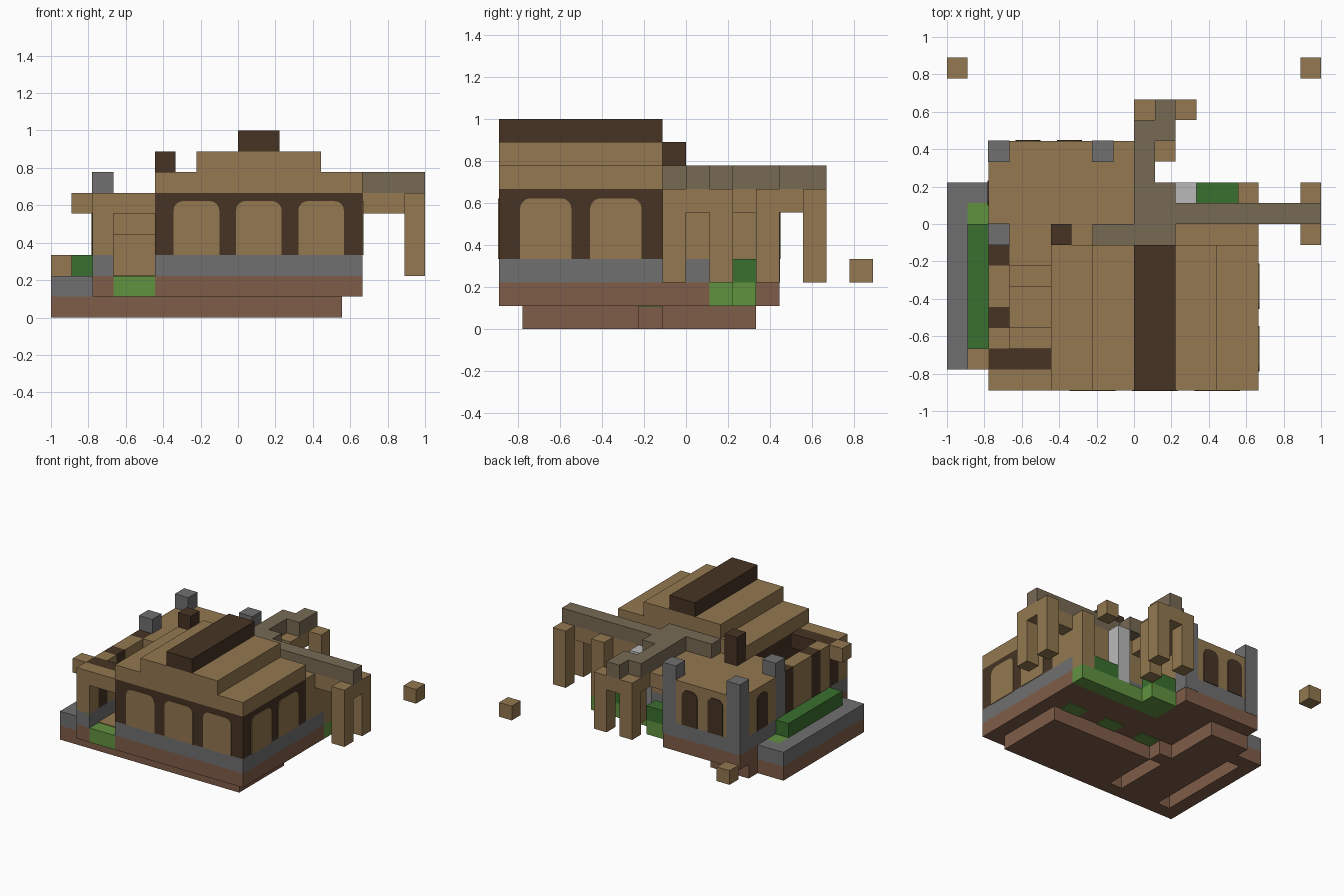
import bpy, bmesh, math

cube = bpy.data.objects.get("Cube")
if cube:
    bpy.data.objects.remove(cube)

U = 1 / 9  # one block


def linear(c):
    c /= 255
    return c / 12.92 if c < 0.04 else ((c + 0.055) / 1.055) ** 2.4


def material(name, *rgb):
    m = bpy.data.materials.new(name)
    m.use_nodes = True
    col = [linear(c) for c in rgb] + [1]
    m.diffuse_color = col
    m.node_tree.nodes["Principled BSDF"].inputs["Base Color"].default_value = col
    return m


TAN = material("tan wood", 147, 120, 80)
DARK = material("dark wood", 70, 52, 36)
BRICK = material("brick", 128, 93, 72)
STONE = material("grey stone", 112, 112, 112)
BEAM = material("weathered beam", 119, 106, 84)
GRASS = material("grass", 97, 146, 64)
HEDGE = material("hedge", 58, 112, 46)
PALE = material("pale stone", 186, 186, 186)


def finish(name, bm, mat):
    bmesh.ops.recalc_face_normals(bm, faces=bm.faces)
    me = bpy.data.meshes.new(name)
    bm.to_mesh(me)
    bm.free()
    me.materials.append(mat)
    ob = bpy.data.objects.new(name, me)
    bpy.context.collection.objects.link(ob)
    return ob


def box(name, mat, x, y, z):
    """Box from (low, high) ranges given in blocks."""
    bm = bmesh.new()
    bmesh.ops.create_cube(bm, size=1)
    for v in bm.verts:
        v.co = [U * (r[0] if c < 0 else r[1]) for c, r in zip(v.co, (x, y, z))]
    return finish(name, bm, mat)


def arch(name, mat, x, y, width, height, turn):
    """Thin round-cornered panel on a wall, facing -y before turning."""
    bm = bmesh.new()
    w, r = width / 2, 0.45
    pts = [(w, 0), (-w, 0)]
    for cx, start in ((r - w, 180), (w - r, 90)):
        for i in range(5):
            a = math.radians(start - i * 22.5)
            pts.append((cx + r * math.cos(a), height - r + r * math.sin(a)))
    face = bm.faces.new([bm.verts.new((px * U, 0, pz * U)) for px, pz in pts])
    new = bmesh.ops.extrude_face_region(bm, geom=[face])["geom"]
    for v in new:
        if isinstance(v, bmesh.types.BMVert):
            v.co.y -= 0.005
    ob = finish(name, bm, mat)
    ob.location = (x * U, y * U, 3 * U)
    ob.rotation_euler.z = math.radians(turn)


# Foundation with open planter bed and slot
box("foundation_front", BRICK, (-9, 5), (-7, -6), (0, 1))
box("foundation_hall", BRICK, (-3, 5), (-6, -2), (0, 1))
box("foundation_wing", BRICK, (-7, -4), (-6, 3), (0, 1))
box("foundation_step", BRICK, (-4, -3), (-2, -1), (0, 1))
box("foundation_garden_edge", BRICK, (-9, -8), (-6, 2), (0, 1))
box("foundation_garden_end", BRICK, (-8, -7), (1, 2), (0, 1))

# Brick and stone courses
for name, mat, z in (("brick_course", BRICK, (1, 2)), ("stone_course", STONE, (2, 3))):
    box(name + "_hall", mat, (-4, 6), (-8, 1), z)
    box(name + "_back_wing", mat, (-7, -1), (0, 4), z)
    box(name + "_west_wall", mat, (-7, -6), (-8, 0), z)
box("brick_course_porch", BRICK, (-6, -4), (-7, 0), (1, 2))
box("porch_grass", GRASS, (-6, -4), (-8, -7), (1, 2))
for x in (-3, 0, 3):
    box("underside_grass", GRASS, (x, x + 1.5), (-2, -1), (0.96, 1))

# Side garden
box("garden_wall_outer", STONE, (-9, -8), (-7, 2), (1, 2))
for y in ((-7, -6), (1, 2)):
    box("garden_wall_end", STONE, (-8, -7), y, (1, 2))
box("garden_grass", GRASS, (-8, -7), (-6, 1), (1, 2))
box("garden_hedge", HEDGE, (-8, -7), (-6, 0), (2, 3))

# Main hall with arched panels
box("hall_walls", DARK, (-4, 6), (-8, -1), (3, 6))
for x in (-2, 1, 4):
    arch("front_panel", TAN, x, -8, 2.2, 2.6, 0)
for y in (-6, -3):
    arch("side_panel", TAN, 6, y, 2.2, 2.6, 90)
box("hall_rear_wall", TAN, (-4, 6), (-1, 1), (3, 6))

# Stepped roof
box("roof_lower", TAN, (-4, 6), (-8, -1), (6, 7))
box("roof_middle", TAN, (-2, 4), (-8, -1), (7, 8))
box("roof_ridge", DARK, (0, 2), (-8, -1), (8, 9))
box("chimney", DARK, (-4, -3), (-1, 0), (6, 8))

# Back wing with stone pillars and dark windows
box("back_wing_walls", TAN, (-7, -1), (0, 4), (3, 6))
box("back_wing_eave", TAN, (-1, 0), (0, 4), (5, 6))
for x, y in ((-7, 3), (-2, 3), (-7, -1)):
    e = 0.02
    box("stone_pillar", STONE, (x - e, x + 1 + e), (y - e, y + 1 + e), (2, 7))
for x in (-3.1, -5.1):
    arch("back_window", DARK, x, 4, 1.2, 2.5, 180)
arch("wing_side_window", DARK, -7, 1.5, 1.2, 2.5, -90)

# West wall: tan bays between dark posts
for y in ((-8, -7), (-6, -5), (-4, -2)):
    box("west_bay", TAN, (-7, -6), y, (3, 6))
for y in (-7, -5, -2):
    box("west_post", DARK, (-7, -6), (y, y + 1), (3, 6))
box("west_bracket", TAN, (-8, -7), (-7, -6), (5, 6))

# Porch lintel, dark beam and stair
box("porch_lintel", TAN, (-6, -4), (-8, -7), (5, 6))
box("porch_beam", DARK, (-6, -4), (-7, -6), (5, 6))
box("porch_floor", TAN, (-6, -4), (-7, -5), (2, 2.05))
for y, top in (((-5, -3), 4), ((-3, -2), 5), ((-2, 0), 6)):
    box("porch_stair", TAN, (-6, -4), y, (2, top))

# Aqueduct beams
box("beam_cross", BEAM, (-2, 2), (-1, 0), (6, 7))
box("beam_junction", BEAM, (0, 2), (0, 2), (6, 7))
box("beam_east", BEAM, (2, 9), (0, 1), (6, 7))
box("beam_north", BEAM, (0, 1), (2, 5), (6, 7))
box("beam_north_end", BEAM, (1, 2), (4, 6), (6, 7))

# Posts and lintels under the beams
for x, y in ((8, -1), (8, 1), (5, 1), (0, 5), (2, 5), (1, 3)):
    box("beam_post", TAN, (x, x + 1), (y, y + 1), (2, 6))
box("east_lintel", TAN, (6, 9), (0, 1), (5, 6))
box("north_lintel", TAN, (1, 2), (4, 6), (5, 6))
box("north_beam_lining", TAN, (0, 1), (1, 5), (5, 6))

# Rear planting and pale column
box("rear_grass_ledge", GRASS, (-1, 6), (1, 2), (1, 2))
box("rear_grass_corner", GRASS, (-1, 1), (2, 3), (1, 2))
box("rear_hedge", HEDGE, (3, 5), (1, 2), (2, 3))
box("rear_hedge_corner", HEDGE, (-1, 1), (2, 3), (2, 3))
box("pale_column", PALE, (2, 3), (1, 2), (2, 6))

# Detached blocks
for x in (-9, 8):
    box("loose_block", TAN, (x, x + 1), (7, 8), (2, 3))
